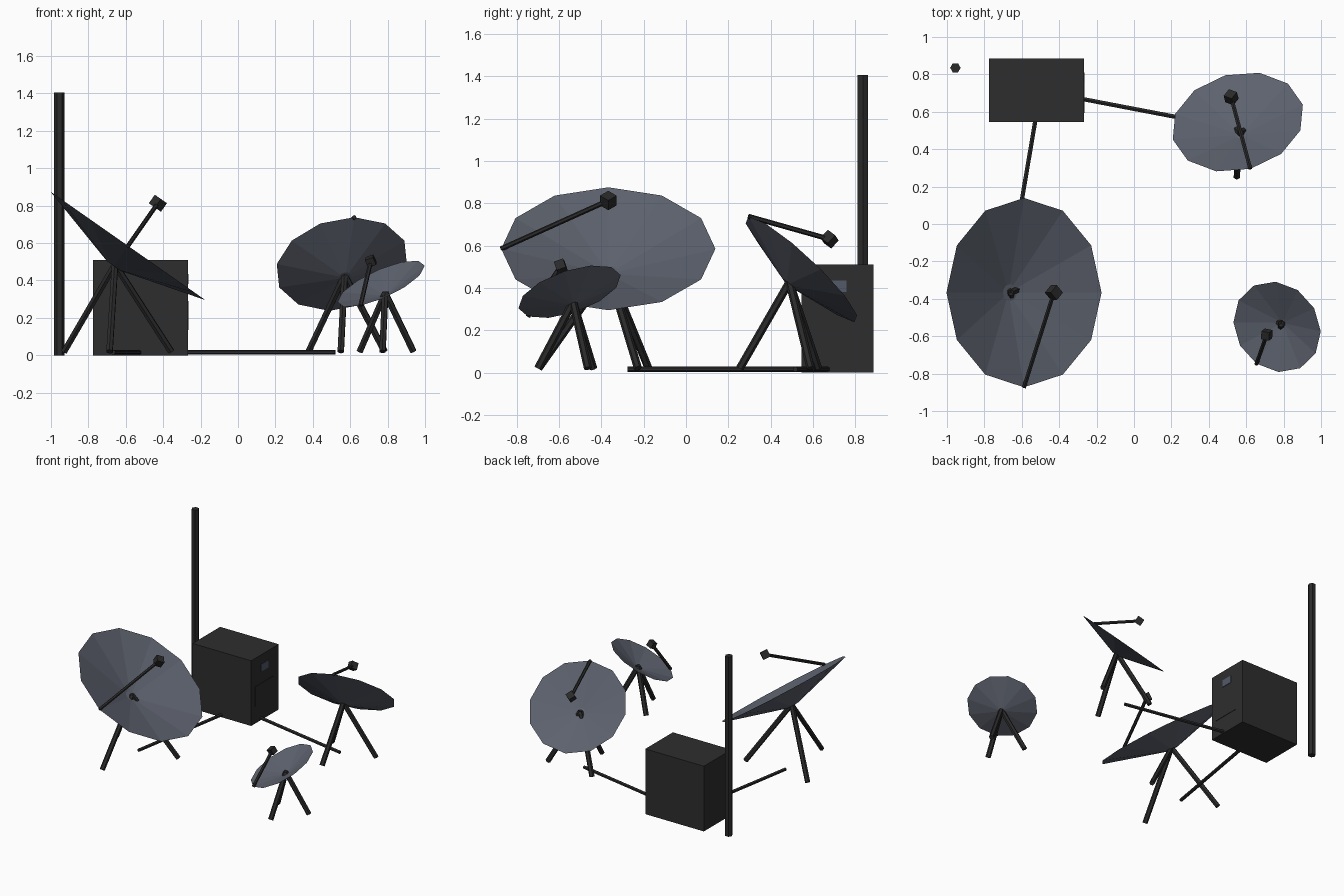
import bpy, bmesh, math
from mathutils import Matrix, Vector

if "Cube" in bpy.data.objects:
    bpy.data.objects.remove(bpy.data.objects["Cube"], do_unlink=True)


def material(name, rgb):
    mat = bpy.data.materials.new(name)
    mat.use_nodes = True
    mat.diffuse_color = (*rgb, 1)
    mat.node_tree.nodes["Principled BSDF"].inputs["Base Color"].default_value = (*rgb, 1)
    return mat


DISH = material("blue_grey_metal", (0.11, 0.122, 0.155))
CASE = material("charcoal_case", (0.027, 0.027, 0.027))
FRAME = material("dark_frame", (0.023, 0.023, 0.023))
SCREEN = material("screen_glass", (0.085, 0.1, 0.14))


def finish(bm, name, mat, matrix=None):
    mesh = bpy.data.meshes.new(name)
    bm.to_mesh(mesh)
    bm.free()
    mesh.materials.append(mat)
    obj = bpy.data.objects.new(name, mesh)
    bpy.context.collection.objects.link(obj)
    if matrix:
        obj.matrix_world = matrix
    return obj


def box(name, mat, size, matrix):
    bm = bmesh.new()
    bmesh.ops.create_cube(bm, size=1)
    bmesh.ops.scale(bm, vec=size, verts=bm.verts)
    return finish(bm, name, mat, matrix)


def rod(name, mat, start, end, radius, sides=6):
    start, end = Vector(start), Vector(end)
    axis = end - start
    bm = bmesh.new()
    bmesh.ops.create_cone(bm, cap_ends=True, segments=sides,
                          radius1=radius, radius2=radius, depth=axis.length)
    turn = axis.to_track_quat('Z', 'Y').to_matrix().to_4x4()
    return finish(bm, name, mat, Matrix.Translation((start + end) / 2) @ turn)


def dish(name, centre, radius, azimuth, tilt, arm_angle, feed_size):
    # Local frame: z is the pointing axis, origin at the middle of the rim
    frame = (Matrix.Translation(centre)
             @ Matrix.Rotation(math.radians(azimuth), 4, 'Z')
             @ Matrix.Rotation(math.radians(tilt), 4, 'Y'))
    depth, hub = radius * 0.26, radius * 0.09
    angle = math.radians(arm_angle)

    # Shallow twelve-sided reflector with a small flat hub
    bm = bmesh.new()
    rings = []
    for r, z in ((hub, -depth), (radius, 0)):
        rings.append([bm.verts.new((r * math.cos(angle + i * math.tau / 12),
                                    r * math.sin(angle + i * math.tau / 12), z))
                      for i in range(12)])
    low, rim = rings
    bm.faces.new(low)
    for i in range(12):
        j = (i + 1) % 12
        bm.faces.new((low[i], low[j], rim[j], rim[i]))
    finish(bm, name + "_reflector", DISH, frame)

    # Feed arm from the rim to the receiver box
    feed = Vector((0, 0, radius * 0.55))
    edge = Vector((radius * math.cos(angle), radius * math.sin(angle), 0))
    rod(name + "_feed_arm", FRAME, frame @ edge, frame @ feed, 0.012)
    box(name + "_receiver", FRAME, (feed_size,) * 3,
        frame @ Matrix.Translation(feed) @ Matrix.Rotation(math.pi / 4, 4, 'Z'))

    # Tripod
    top = frame @ Vector((0, 0, -depth + 0.01))
    for i in range(3):
        a = math.radians(25 + 120 * i)
        foot = Vector((top.x + radius * 0.655 * math.cos(a),
                       top.y + radius * 0.655 * math.sin(a), 0.02))
        rod(f"{name}_leg_{i + 1}", FRAME, foot, top, 0.019)


dish("large_dish", (-0.588, -0.367, 0.585), 0.506, 0, 35, -90, 0.056)
dish("medium_dish", (0.555, 0.545, 0.488), 0.36, 105, 44, 180, 0.052)
dish("small_dish", (0.765, -0.55, 0.382), 0.254, 217, 29.5, 21, 0.046)

# Equipment cabinet with a screen and an access panel on its side
box("cabinet", CASE, (0.507, 0.34, 0.51), Matrix.Translation((-0.521, 0.715, 0.255)))
box("cabinet_screen", SCREEN, (0.008, 0.092, 0.056), Matrix.Translation((-0.268, 0.711, 0.408)))
box("cabinet_panel", CASE, (0.008, 0.215, 0.155), Matrix.Translation((-0.268, 0.702, 0.212)))

# Ground cables from the cabinet to two of the dishes
rod("cable_to_medium_dish", FRAME, (-0.52, 0.715, 0.016), (0.52, 0.516, 0.016), 0.013)
rod("cable_to_large_dish", FRAME, (-0.5, 0.715, 0.016), (-0.668, -0.275, 0.016), 0.013)

# Antenna mast, with corners facing front and back
mast = rod("mast", FRAME, (-0.955, 0.835, 0), (-0.955, 0.835, 1.405), 0.028)
mast.matrix_world = (Matrix.Translation((-0.955, 0.835, 0.7025))
                     @ Matrix.Rotation(math.pi / 2, 4, 'Z'))
